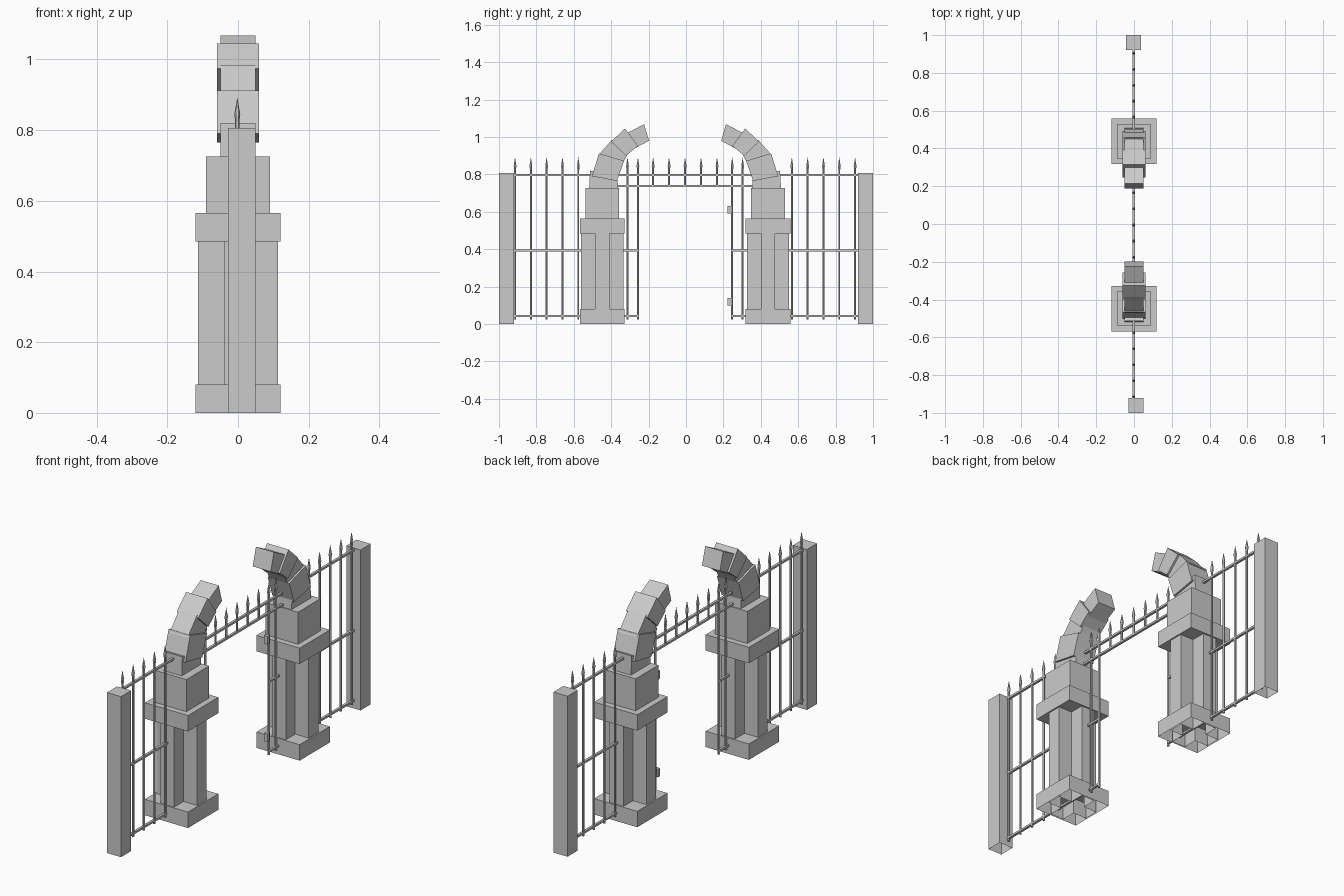
import bpy, bmesh, math
from mathutils import Vector

if "Cube" in bpy.data.objects:
    bpy.data.objects.remove(bpy.data.objects["Cube"])

MID = -0.005  # symmetry plane of the gate in y


def finish(name, bm):
    bmesh.ops.recalc_face_normals(bm, faces=bm.faces[:])
    me = bpy.data.meshes.new(name)
    bm.to_mesh(me)
    bm.free()
    ob = bpy.data.objects.new(name, me)
    bpy.context.collection.objects.link(ob)
    return ob


def prism(name, outline, z0, z1, bottom=True):
    """Vertical prism from an xy outline, optionally open underneath."""
    bm = bmesh.new()
    lo = [bm.verts.new((x, y, z0)) for x, y in outline]
    hi = [bm.verts.new((x, y, z1)) for x, y in outline]
    n = len(outline)
    for i in range(n):
        j = (i + 1) % n
        bm.faces.new((lo[i], lo[j], hi[j], hi[i]))
    bm.faces.new(hi)
    if bottom:
        bm.faces.new(lo[::-1])
    return finish(name, bm)


def box(name, x0, x1, y0, y1, z0, z1, bottom=True):
    return prism(name, [(x0, y0), (x1, y0), (x1, y1), (x0, y1)], z0, z1, bottom)


def picket(name, y, z0):
    """Six-sided bar with a spear tip."""
    bm = bmesh.new()
    rings = []
    for r, z in [(0.006, z0), (0.006, 0.825), (0.0085, 0.845)]:
        rings.append([bm.verts.new((r * math.cos(k * math.pi / 3) - 0.002,
                                    y + r * math.sin(k * math.pi / 3), z)) for k in range(6)])
    tip = bm.verts.new((-0.002, y, 0.892))
    for k in range(6):
        j = (k + 1) % 6
        for a, b in zip(rings, rings[1:]):
            bm.faces.new((a[k], a[j], b[j], b[k]))
        bm.faces.new((rings[-1][k], rings[-1][j], tip))
    bm.faces.new(rings[0][::-1])
    return finish(name, bm)


def rail(name, y0, y1, z):
    return box(name, -0.008, 0.004, y0, y1, z - 0.005, z + 0.005)


# arch stones: half width and side outline (distance from middle, z)
STONES = [
    (0.05, [(0.513, 0.725), (0.508, 0.82), (0.362, 0.785), (0.358, 0.725)]),
    (0.06, [(0.498, 0.79), (0.46, 0.912), (0.326, 0.872), (0.364, 0.765)]),
    (0.05, [(0.466, 0.90), (0.39, 0.985), (0.305, 0.912), (0.338, 0.85)]),
    (0.06, [(0.396, 0.975), (0.321, 1.045), (0.252, 0.952), (0.316, 0.90)]),
    (0.05, [(0.312, 1.02), (0.219, 1.068), (0.193, 0.98), (0.284, 0.93)]),
]

for side, s in (("left", -1), ("right", 1)):
    cy = MID + s * 0.443
    # pillar: base, cross-shaped shaft, cap, upper block
    box(side + "_pillar_base", -0.12, 0.12, cy - 0.12, cy + 0.12, 0, 0.08, False)
    a, b = 0.038, 0.113
    cross = [(a, -b), (a, -a), (b, -a), (b, a), (a, a), (a, b),
             (-a, b), (-a, a), (-b, a), (-b, -a), (-a, -a), (-a, -b)]
    prism(side + "_pillar_shaft", [(x, cy + y) for x, y in cross], 0, 0.485, False)
    box(side + "_pillar_cap", -0.12, 0.12, cy - 0.12, cy + 0.12, 0.485, 0.565)
    box(side + "_pillar_block", -0.09, 0.09, cy - 0.09, cy + 0.09, 0.565, 0.726)

    # broken arch
    for i, (w, quad) in enumerate(STONES):
        bm = bmesh.new()
        f = bm.faces.new([bm.verts.new((-w, MID + s * d, z)) for d, z in quad])
        ext = bmesh.ops.extrude_face_region(bm, geom=[f], use_keep_orig=True)
        vs = [v for v in ext["geom"] if isinstance(v, bmesh.types.BMVert)]
        bmesh.ops.translate(bm, verts=vs, vec=Vector((2 * w, 0, 0)))
        finish(f"{side}_arch_stone_{i}", bm)

    # side fence pickets and the short gate remnant
    for i in range(5):
        picket(f"{side}_picket_{i}", MID + s * (0.909 - 0.0845 * i), 0.025)
    for i, d in enumerate((0.308, 0.252)):
        picket(f"{side}_inner_picket_{i}", MID + s * d, 0.025)
    for i, z in enumerate((0.042, 0.393)):
        y0, y1 = sorted((s * 0.93, MID + s * 0.25))
        rail(f"{side}_rail_{i}", y0, y1, z)

# end posts
box("left_end_post", -0.028, 0.05, -1, -0.92, 0, 0.806, False)
box("right_end_post", -0.042, 0.037, 0.92, 1, 0, 0.806, False)

# overhead rails and short pickets
rail("top_rail", -0.93, 0.93, 0.797)
rail("lower_top_rail", -0.38, 0.37, 0.738)
for i in range(-2, 3):
    picket(f"overhead_picket_{i + 2}", MID + i * 0.0855, 0.738)

# hinges on the right inner picket
for i, z in enumerate((0.12, 0.61)):
    box(f"hinge_{i}", -0.012, 0.008, 0.222, 0.24, z - 0.02, z + 0.02)
